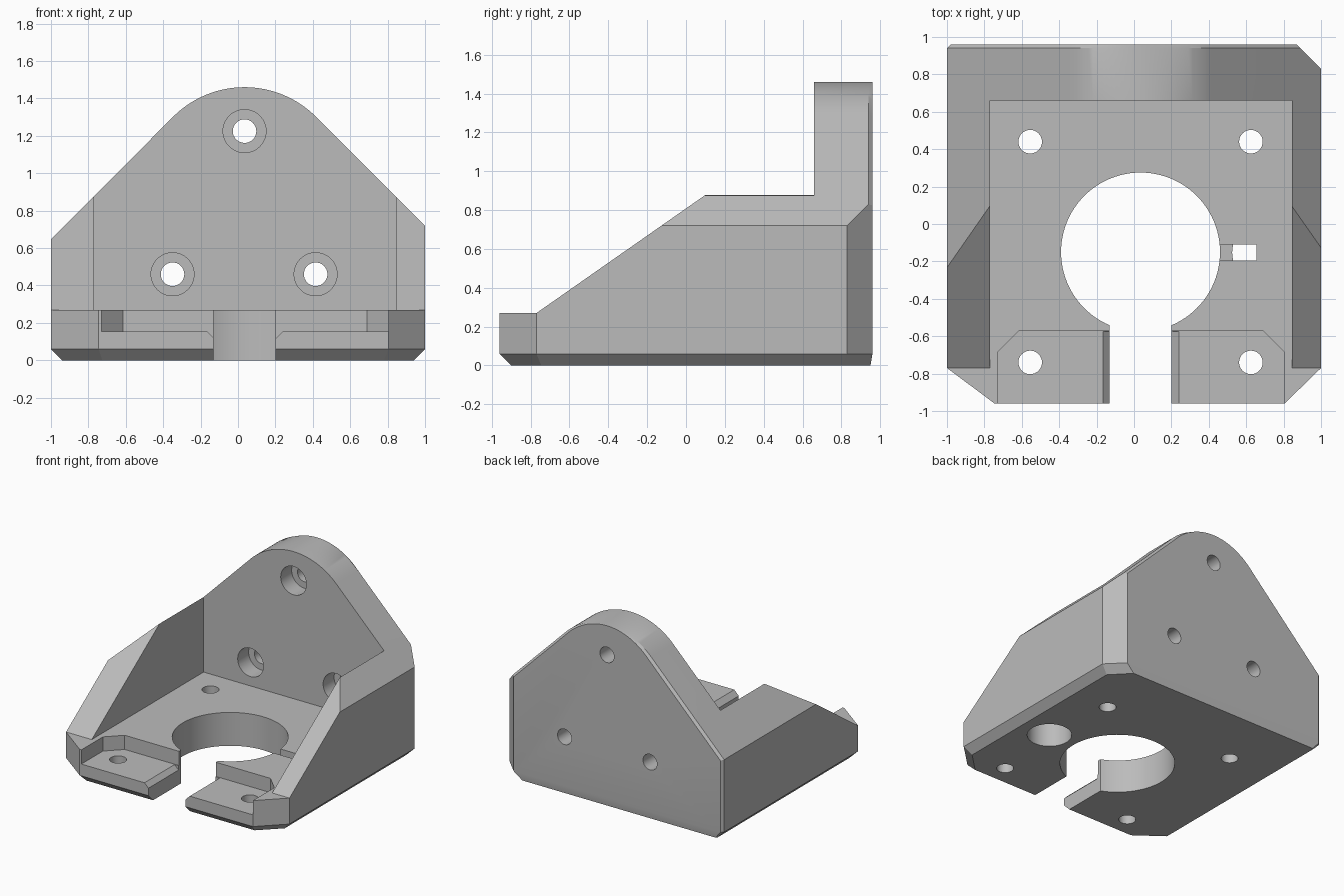
import bpy, bmesh, math
from mathutils import Vector

if "Cube" in bpy.data.objects:
    bpy.data.objects.remove(bpy.data.objects["Cube"])

grey = bpy.data.materials.new("plain grey")
grey.diffuse_color = (0.5, 0.5, 0.5, 1)
grey.use_nodes = True
grey.node_tree.nodes["Principled BSDF"].inputs["Base Color"].default_value = grey.diffuse_color


def loft(name, rings):
    """Closed solid through matching rings of 3D points."""
    bm = bmesh.new()
    vs = [[bm.verts.new(p) for p in r] for r in rings]
    n = len(rings[0])
    bm.faces.new(vs[0])
    bm.faces.new(vs[-1])
    for a, b in zip(vs, vs[1:]):
        for i in range(n):
            j = (i + 1) % n
            bm.faces.new((a[i], a[j], b[j], b[i]))
    bmesh.ops.recalc_face_normals(bm, faces=bm.faces)
    me = bpy.data.meshes.new(name)
    bm.to_mesh(me)
    bm.free()
    me.materials.append(grey)
    ob = bpy.data.objects.new(name, me)
    bpy.context.collection.objects.link(ob)
    return ob


def flat(pts, z):
    return [(x, y, z) for x, y in pts]


def upright(pts, y):
    return [(x, y, z) for x, z in pts]


def circle(cx, cy, r, n=48):
    return [(cx + r * math.cos(2 * math.pi * i / n),
             cy + r * math.sin(2 * math.pi * i / n)) for i in range(n)]


def rect(x0, x1, y0, y1):
    return [(x0, y0), (x1, y0), (x1, y1), (x0, y1)]


def column(pts, z0, z1):
    return loft("cutter", [flat(pts, z0), flat(pts, z1)])


def along_y(pts, y0, y1):
    return loft("cutter", [upright(pts, y0), upright(pts, y1)])


def combine(ob, tool, op='DIFFERENCE'):
    m = ob.modifiers.new("cut", 'BOOLEAN')
    m.operation, m.solver, m.object = op, 'EXACT', tool
    bpy.context.view_layer.objects.active = ob
    bpy.ops.object.modifier_apply(modifier=m.name)
    bpy.data.objects.remove(tool)


# Bracket body: plan outline with a chamfered underside
plan = [(-1, -.77), (-.745, -.96), (.805, -.96), (1, -.77),
        (1, .83), (.87, .96), (-.98, .96), (-1, .94)]
foot = [(-.94, -.74), (-.725, -.90), (.78, -.90), (.94, -.745),
        (.94, .805), (.80, .95), (-.93, .95), (-.94, .94)]
body = loft("motor_bracket", [flat(foot, 0), flat(plan, .06), flat(plan, 1.7)])

# Front silhouette: 45 degree shoulders, round top, softened back edge
arc = [(.035 + .54 * math.cos(math.radians(a)), .92 + .54 * math.sin(math.radians(a)))
       for a in [45 + 90 * i / 32 for i in range(33)]]
top = [(1.1, .62)] + arc + [(-1.1, .545)]
base = [(-1.1, -.1), (1.1, -.1)]
low = [(x, z - .028 * min(1, (1.46 - z) / .15)) for x, z in top]
combine(body, loft("cutter", [upright(top + base, -1.1), upright(top + base, .94),
                              upright(low + base, .962)]), 'INTERSECT')

# Side silhouette: low toe and sloping cheeks
side = [(-1.1, -.1), (-1.1, .27), (-.77, .27), (.66, 1.27), (.66, 1.8), (1.1, 1.8), (1.1, -.1)]
combine(body, loft("cutter", [[(x, y, z) for y, z in side] for x in (-1.2, 1.2)]), 'INTERSECT')

# Open interior between the cheeks
combine(body, column(rect(-.77, .845, -1.2, .66), .27, 2))

# Round motor opening and front slot
combine(body, column(circle(.035, -.15, .425, 96), -.1, .5))
combine(body, column(rect(-.13, .20, -1.2, -.4), -.1, .5))

# Recessed front clamping pads with a chamfer beside the slot
for pts in ([(-.73, -1.2), (-.05, -1.2), (-.05, -.57), (-.615, -.57), (-.73, -.685)],
            [(.1, -1.2), (.805, -1.2), (.805, -.685), (.69, -.57), (.1, -.57)]):
    combine(body, column(pts, .155, .5))
for tri in ([(-.185, .175), (-.165, .155), (-.11, .10), (-.11, .175)],
            [(.26, .175), (.24, .155), (.18, .095), (.18, .175)]):
    combine(body, along_y(tri, -1.2, -.575))

# Base screw holes
for x in (-.555, .625):
    for y in (-.74, .44):
        combine(body, column(circle(x, y, .063, 32), -.1, .5))

# Cable notch on top and round pocket beneath it
combine(body, column(rect(.40, .655, -.195, -.11), .17, .5))
combine(body, column(circle(.69, -.152, .165), -.1, .19))

# Counterbored holes through the back plate
for x, z in ((.035, 1.225), (-.35, .46), (.415, .46)):
    combine(body, along_y(circle(x, z, .063, 32), .5, 1.1))
    combine(body, along_y(circle(x, z, .115), .5, .80))

# Smooth curved walls, crisp edges
bpy.ops.object.select_all(action='DESELECT')
body.select_set(True)
bpy.context.view_layer.objects.active = body
bpy.ops.object.shade_smooth_by_angle(angle=math.radians(25))
